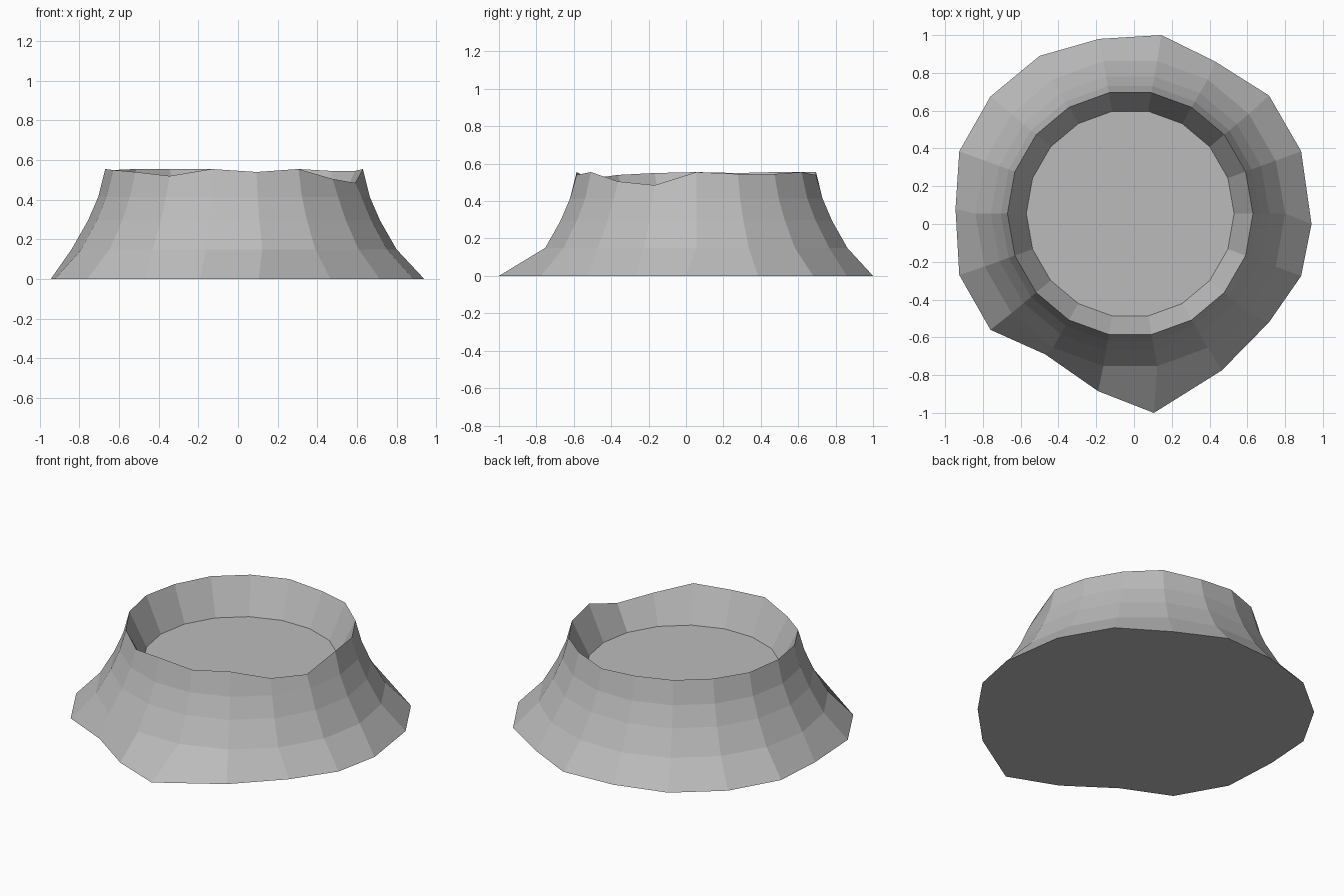
import bpy, bmesh, math

cube = bpy.data.objects.get("Cube")
if cube:
    bpy.data.objects.remove(cube, do_unlink=True)

SIDES = 18
CX, CY = -0.02, 0.055

stone = bpy.data.materials.new("grey_stone")
stone.use_nodes = True
colour = (0.5, 0.5, 0.5, 1)
stone.diffuse_color = colour
stone.node_tree.nodes["Principled BSDF"].inputs["Base Color"].default_value = colour

# Uneven foot outline, counter-clockwise from +x
foot = [(.94, 0), (.885, .385), (.715, .68), (.43, .86), (.145, 1), (-.185, .98),
        (-.5, .89), (-.76, .675), (-.925, .385), (-.945, .08), (-.925, -.27), (-.76, -.56),
        (-.47, -.69), (-.19, -.885), (.105, -1), (.465, -.775), (.715, -.52), (.885, -.275)]
# Ragged rim heights in the same order
rim = [.555, .545, .545, .555, .54, .555, .555, .555, .55, .555, .55, .54,
       .52, .555, .54, .555, .505, .485]

bm = bmesh.new()


def ring(radius, heights):
    """Regular ring of vertices with one height per corner."""
    step = math.tau / SIDES
    return [bm.verts.new((CX + radius * math.cos(i * step),
                          CY + radius * math.sin(i * step), z))
            for i, z in enumerate(heights)]


# Foot, flaring outer slope, rim and sunken floor
rings = [[bm.verts.new((x, y, 0)) for x, y in foot]]
for radius, z in ((.82, .15), (.737, .295), (.685, .415)):
    rings.append(ring(radius, [z] * SIDES))
rings.append(ring(.65, rim))
rings.append(ring(.55, [.34] * SIDES))

for low, high in zip(rings, rings[1:]):
    for i in range(SIDES):
        j = (i + 1) % SIDES
        bm.faces.new((low[i], low[j], high[j], high[i]))
bm.faces.new(rings[-1])
bm.faces.new(rings[0][::-1])
bmesh.ops.recalc_face_normals(bm, faces=bm.faces[:])

mesh = bpy.data.meshes.new("crater")
bm.to_mesh(mesh)
bm.free()
mesh.materials.append(stone)
crater = bpy.data.objects.new("crater", mesh)
bpy.context.collection.objects.link(crater)
